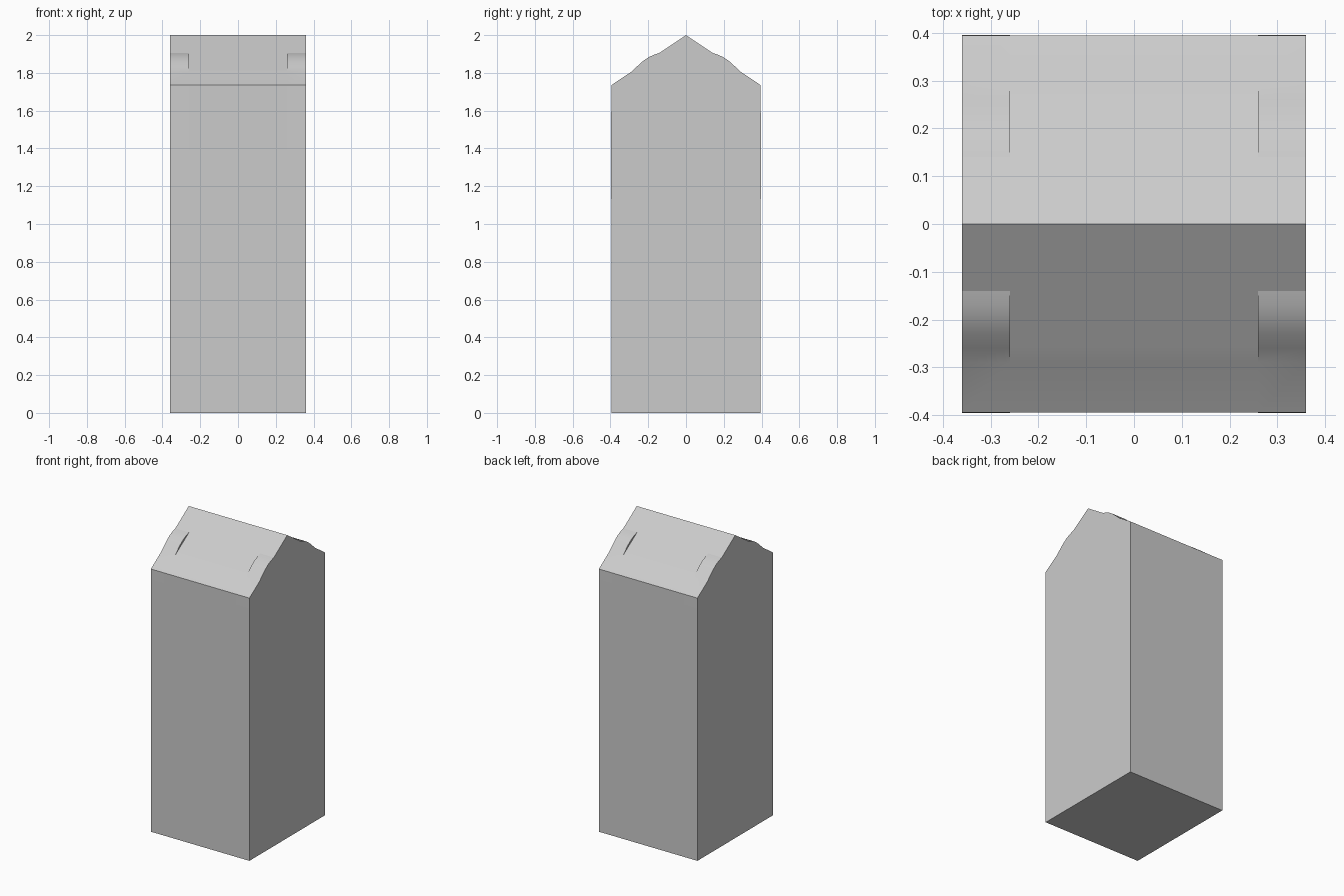
import bpy, bmesh, math

if "Cube" in bpy.data.objects:
    bpy.data.objects.remove(bpy.data.objects["Cube"])

HALF_W, STRIP_X = 0.36, 0.26
HALF_D, EAVE, TOP = 0.395, 1.735, 2.0


def roof(y):
    return TOP - (TOP - EAVE) * y / HALF_D


# Half profile (y, bump height above the roof slope)
BUMP = [(0.14, 0.0), (0.17, 0.010), (0.20, 0.016), (0.23, 0.015), (0.26, 0.008), (0.29, 0.0)]


def profile(raised):
    k = 1 if raised else 0
    half = [(y, roof(y) + k * h) for y, h in BUMP]
    half += [(HALF_D, EAVE), (HALF_D + 0.001 * k, 1.54), (HALF_D, 0)]
    return [(0, TOP)] + half + [(-y, z) for y, z in reversed(half)]


# Gabled block: one loft with slightly raised pads at the four roof corners
stations = [(-HALF_W, True), (-STRIP_X, True), (-STRIP_X, False),
            (STRIP_X, False), (STRIP_X, True), (HALF_W, True)]
bm = bmesh.new()
rings = [[bm.verts.new((x, y, z)) for y, z in profile(r)] for x, r in stations]
for a, b in zip(rings, rings[1:]):
    for i in range(len(a)):
        j = (i + 1) % len(a)
        bm.faces.new((a[i], a[j], b[j], b[i]))
bm.faces.new(rings[0])
bm.faces.new(rings[-1])
bmesh.ops.remove_doubles(bm, verts=bm.verts, dist=0.0001)
bmesh.ops.recalc_face_normals(bm, faces=bm.faces)

mesh = bpy.data.meshes.new("gabled_block")
bm.to_mesh(mesh)
bm.free()
block = bpy.data.objects.new("gabled_block", mesh)
bpy.context.collection.objects.link(block)
bpy.context.view_layer.objects.active = block
block.select_set(True)
bpy.ops.object.shade_smooth_by_angle(angle=math.radians(14))
